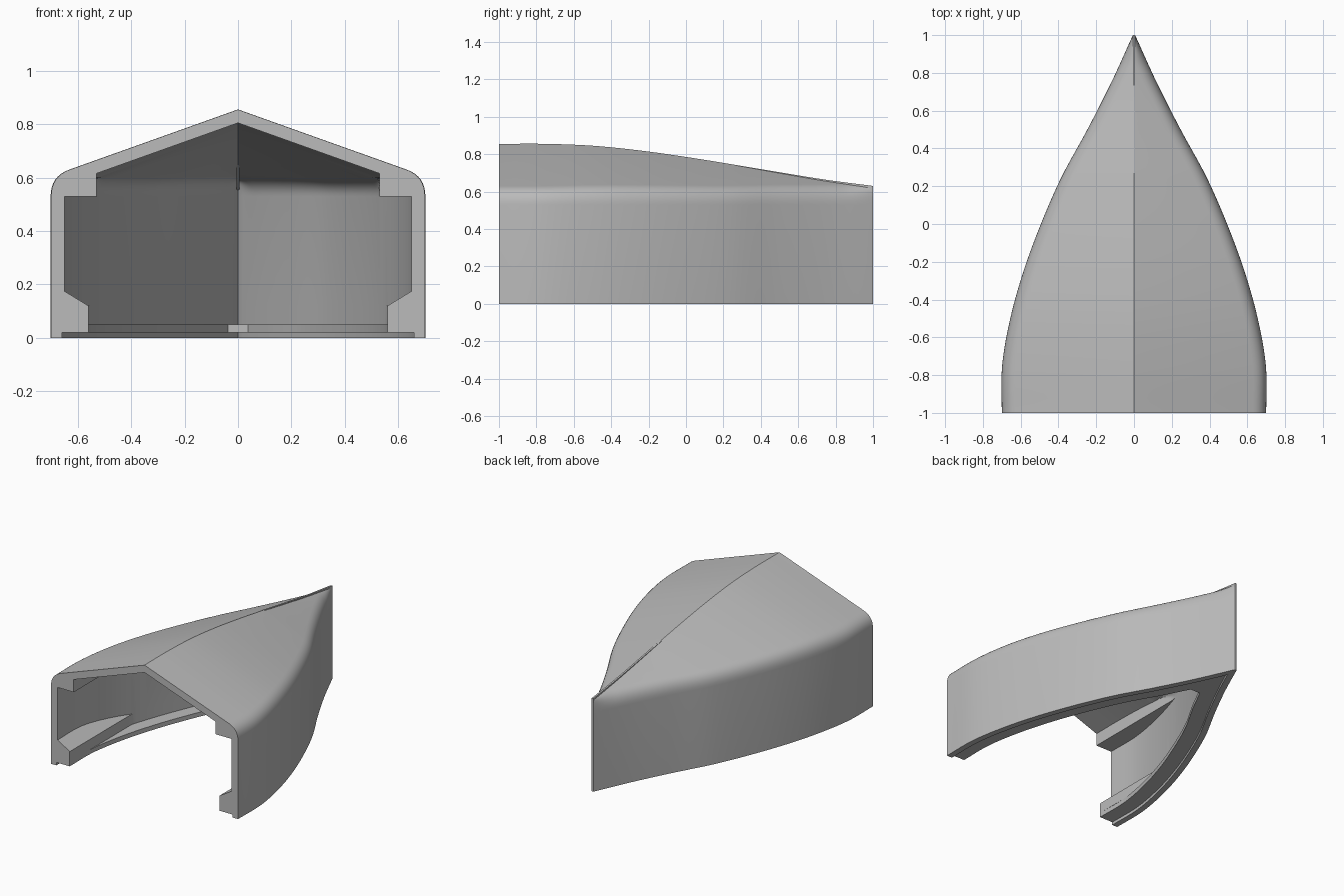
import bpy
import bmesh
import math

cube = bpy.data.objects.get("Cube")
if cube:
    bpy.data.objects.remove(cube)

grey = bpy.data.materials.new("plain grey")
grey.use_nodes = True
color = (0.5, 0.5, 0.5, 1)
grey.diffuse_color = color
grey.node_tree.nodes["Principled BSDF"].inputs["Base Color"].default_value = color

# Plan half width and ridge height, evenly spaced from front to tip
WIDTH = [0.70, 0.698, 0.655, 0.585, 0.493, 0.383, 0.247, 0.12, 0.006]
RIDGE = [0.855, 0.855, 0.845, 0.82, 0.785, 0.745, 0.703, 0.663, 0.63]
SLOPE = 0.357
SHOULDER = 0.53
FIN_START = 0.27


def curve(values, y):
    """Smooth curve through evenly spaced values, y from -1 to 1."""
    u = (y + 1) / 2 * (len(values) - 1)
    i = max(0, min(int(u), len(values) - 2))
    t = u - i
    b, c = values[i], values[i + 1]
    a = values[i - 1] if i else b
    d = values[i + 2] if i + 2 < len(values) else 2 * c - b
    return b + t / 2 * (c - a + t * (2*a - 5*b + 4*c - d + t * (3 * (b - c) + d - a)))


def fillet(w, top, radius, limit, steps=8):
    """Rounded corner between sloping roof and upright wall."""
    def roof(x):
        return top - SLOPE * min(x, limit)
    x0 = max(w - radius, 0)
    points = []
    for i in range(steps + 1):
        t = i / steps
        k0, k1, k2 = (1 - t) ** 2, 2 * t * (1 - t), t * t
        x = k0 * x0 + k1 * w + k2 * w
        z = k0 * roof(x0) + k1 * max(roof(w), SHOULDER) + k2 * SHOULDER
        points.append((min(x, limit), z))
    return points


def shell_section(y):
    """Half section, from the outer ridge round to the inner ridge."""
    w = curve(WIDTH, y)
    lean = (curve(WIDTH, min(y + 0.01, 1)) - curve(WIDTH, y - 0.01)) / 0.02
    stretch = math.hypot(1, lean)

    def inset(d):
        return max(w - d * stretch, 0)

    top = curve(RIDGE, y) - 0.012 * max(0, y - FIN_START)
    wall = inset(0.05)
    rebate = inset(0.04)
    strip = inset(0.14) if y < 0.6005 else 0
    block = min(0.56, wall)
    block_top = 0.12 + (wall - block) * 0.61
    outer = [(0, top)] + fillet(w, top, 0.07, 9) + [(w, 0)]
    lower = [(rebate, 0), (rebate, 0.02), (strip, 0.02), (strip, 0.05),
             (block, 0.05), (block, 0.12), (wall, block_top), (wall, SHOULDER)]
    inner = fillet(wall, top - 0.05, 0.06, 0.53)[::-1] + [(0, top - 0.05)]
    return outer + lower + inner


def fin_section(y):
    top = curve(RIDGE, y)
    t = (y - FIN_START) / (1 - FIN_START)
    low = top - 0.03 - 0.07 * t
    return [(0, top), (0.006, top), (0.006, low), (0, low)]


def loft(name, section, stations):
    """Skin mirrored sections along y and cap both ends."""
    bm = bmesh.new()
    rings = []
    for y in stations:
        half = section(y)
        loop = half + [(-x, z) for x, z in half[-2:0:-1]]
        rings.append([bm.verts.new((x, y, z)) for x, z in loop])
    for a, b in zip(rings, rings[1:]):
        for k in range(len(a)):
            n = (k + 1) % len(a)
            bm.faces.new((a[k], a[n], b[n], b[k]))
    bm.faces.new(rings[0][::-1])
    bm.faces.new(rings[-1])
    bmesh.ops.remove_doubles(bm, verts=bm.verts, dist=0.00001)
    bmesh.ops.dissolve_degenerate(bm, edges=bm.edges, dist=0.00001)
    mesh = bpy.data.meshes.new(name)
    bm.to_mesh(mesh)
    bm.free()
    mesh.materials.append(grey)
    obj = bpy.data.objects.new(name, mesh)
    bpy.context.collection.objects.link(obj)
    bpy.ops.object.select_all(action='DESELECT')
    obj.select_set(True)
    bpy.context.view_layer.objects.active = obj
    bpy.ops.object.shade_smooth_by_angle(angle=math.radians(28))
    return obj


# Hollow pointed shell with shoulder blocks, lower blocks, strip and rebate
steps = 80
loft("pointed_shell", shell_section,
     sorted([-1 + 2 * i / steps for i in range(steps + 1)] + [0.601]))

# Thin fin along the ridge near the tip
loft("ridge_fin", fin_section,
     [FIN_START + (1 - FIN_START) * i / 20 for i in range(21)])
